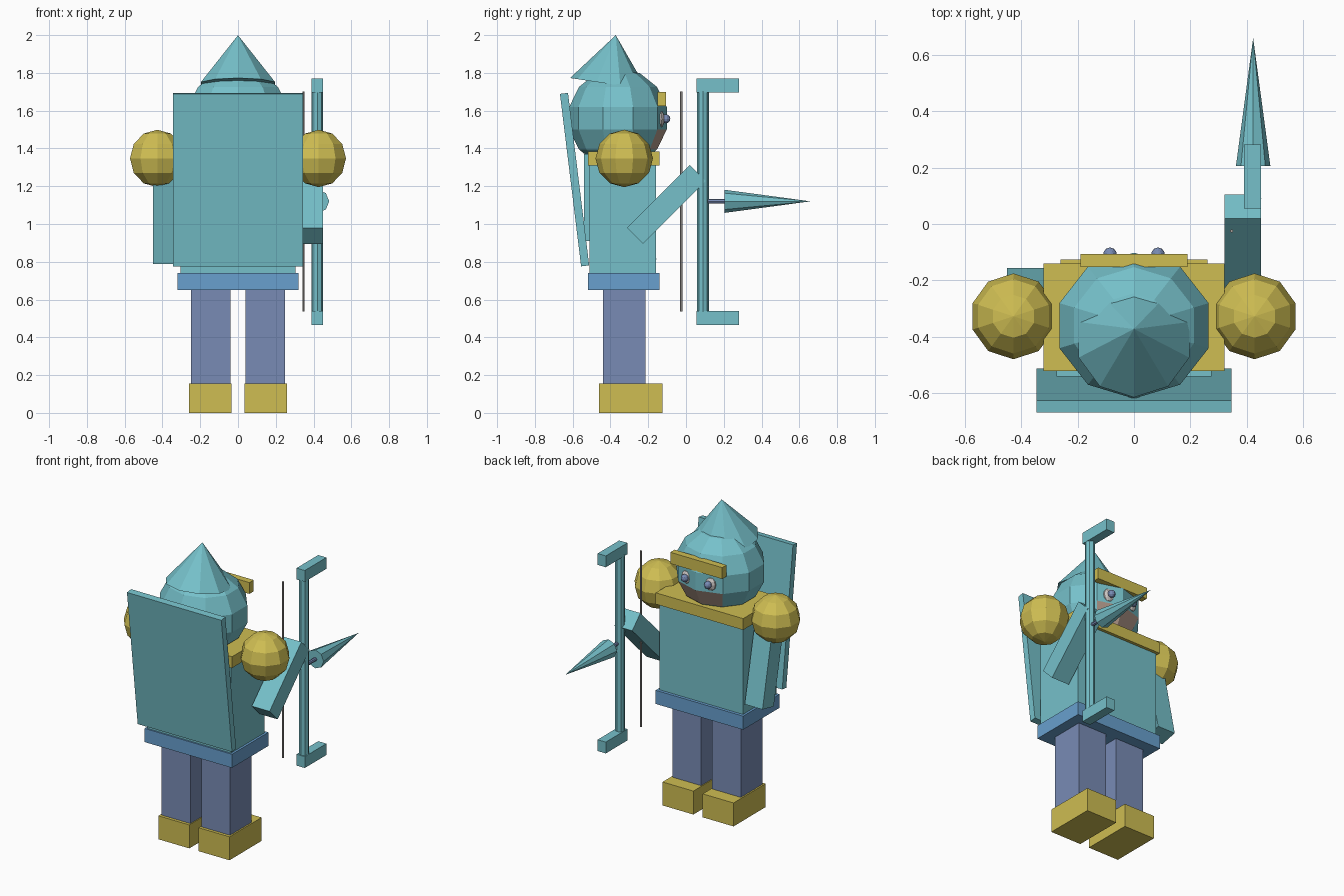
import bpy, bmesh
from math import radians
from mathutils import Matrix, Vector

if "Cube" in bpy.data.objects:
    bpy.data.objects.remove(bpy.data.objects["Cube"], do_unlink=True)


def material(name, rgb):
    m = bpy.data.materials.new(name)
    m.use_nodes = True
    m.diffuse_color = (*rgb, 1)
    m.node_tree.nodes["Principled BSDF"].inputs["Base Color"].default_value = (*rgb, 1)
    return m


TEAL = material("teal", (0.18, 0.53, 0.59))
GOLD = material("gold", (0.62, 0.51, 0.085))
SLATE = material("slate_blue", (0.19, 0.26, 0.46))
BLUE = material("belt_blue", (0.14, 0.35, 0.62))
SKIN = material("skin", (0.46, 0.33, 0.27))
GREY = material("string_grey", (0.38, 0.36, 0.34))
WHITE = material("eye_white", (0.62, 0.58, 0.56))


def finish(name, bm, mat, loc, tilt=0.0):
    me = bpy.data.meshes.new(name)
    bm.to_mesh(me)
    bm.free()
    me.materials.append(mat)
    ob = bpy.data.objects.new(name, me)
    ob.location = loc
    ob.rotation_euler.x = radians(tilt)
    bpy.context.collection.objects.link(ob)
    return ob


def box(name, mat, loc, size, tilt=0.0):
    bm = bmesh.new()
    bmesh.ops.create_cube(bm, size=1, matrix=Matrix.Diagonal((*size, 1)))
    return finish(name, bm, mat, loc, tilt)


def span(name, mat, x, y, z):
    """Box given by its extents on each axis."""
    ends = (x, y, z)
    return box(name, mat, [(a + b) / 2 for a, b in ends], [b - a for a, b in ends])


def ball(name, mat, loc, radii, segs=10, rings=6):
    bm = bmesh.new()
    bmesh.ops.create_uvsphere(bm, u_segments=segs, v_segments=rings, radius=1,
                              matrix=Matrix.Diagonal((*radii, 1)))
    return finish(name, bm, mat, loc)


def cone(name, mat, loc, r1, r2, depth, segs, tilt=0.0):
    bm = bmesh.new()
    bmesh.ops.create_cone(bm, cap_ends=True, segments=segs, radius1=r1, radius2=r2, depth=depth)
    return finish(name, bm, mat, loc, tilt)


# Legs, boots, shoulders and eyes on both sides
for side, s in (("left", 1), ("right", -1)):
    box(side + "_boot", GOLD, (s * 0.147, -0.293, 0.078), (0.226, 0.335, 0.155))
    box(side + "_leg", SLATE, (s * 0.145, -0.328, 0.4), (0.21, 0.225, 0.5))
    ball(side + "_shoulder", GOLD, (s * 0.427, -0.327, 1.347), (0.152, 0.152, 0.152))
    ball(side + "_eye", WHITE, (s * 0.085, -0.135, 1.555), (0.04, 0.022, 0.045))
    ball(side + "_pupil", SLATE, (s * 0.085, -0.107, 1.557), (0.024, 0.024, 0.024))

# Body
span("belt", BLUE, (-0.32, 0.32), (-0.52, -0.14), (0.65, 0.74))
span("torso", TEAL, (-0.305, 0.305), (-0.51, -0.16), (0.74, 1.31))
span("collar", GOLD, (-0.32, 0.32), (-0.52, -0.14), (1.31, 1.385))
span("back_plate", TEAL, (-0.275, 0.275), (-0.54, -0.505), (0.91, 1.37))
box("back_board", TEAL, (0, -0.59, 1.235), (0.69, 0.043, 0.92), 7)

# Arms: one hanging, one raised to the bow
box("right_arm", TEAL, (-0.385, -0.264, 1.03), (0.13, 0.12, 0.47), 12)
box("left_arm", TEAL, (0.385, -0.104, 1.103), (0.13, 0.12, 0.47), -45)

# Head with an open face in the lower front facets
head = ball("head", TEAL, (0, -0.36, 1.56), (0.285, 0.265, 0.265), 10, 7)
head.data.materials.append(SKIN)
for f in head.data.polygons:
    c = f.center
    if c.y > 0.12 and abs(c.x) < 0.12 and -0.16 < c.z < -0.04:
        f.material_index = 1
cone("hat", TEAL, (0, -0.391, 1.871), 0.206, 0, 0.26, 10, -8.5)
span("visor", GOLD, (-0.19, 0.19), (-0.152, -0.107), (1.625, 1.7))

# Bow
BOW_X = 0.42
cone("bow_grip", TEAL, (BOW_X, 0.09, 1.12), 0.031, 0.031, 1.17, 8)
for name, z in (("upper", 1.733), ("lower", 0.502)):
    box(name + "_bow_tip", TEAL, (BOW_X, 0.168, z), (0.06, 0.226, 0.075))
cone("bow_string", GREY, (0.346, -0.025, 1.118), 0.006, 0.006, 1.165, 6)

# Arrow
cone("arrow_shaft", SLATE, (BOW_X + 0.002, 0.16, 1.12), 0.012, 0.012, 0.1, 8, -90)
cone("arrow_head", TEAL, (BOW_X + 0.002, 0.432, 1.12), 0.061, 0, 0.454, 8, -90)
